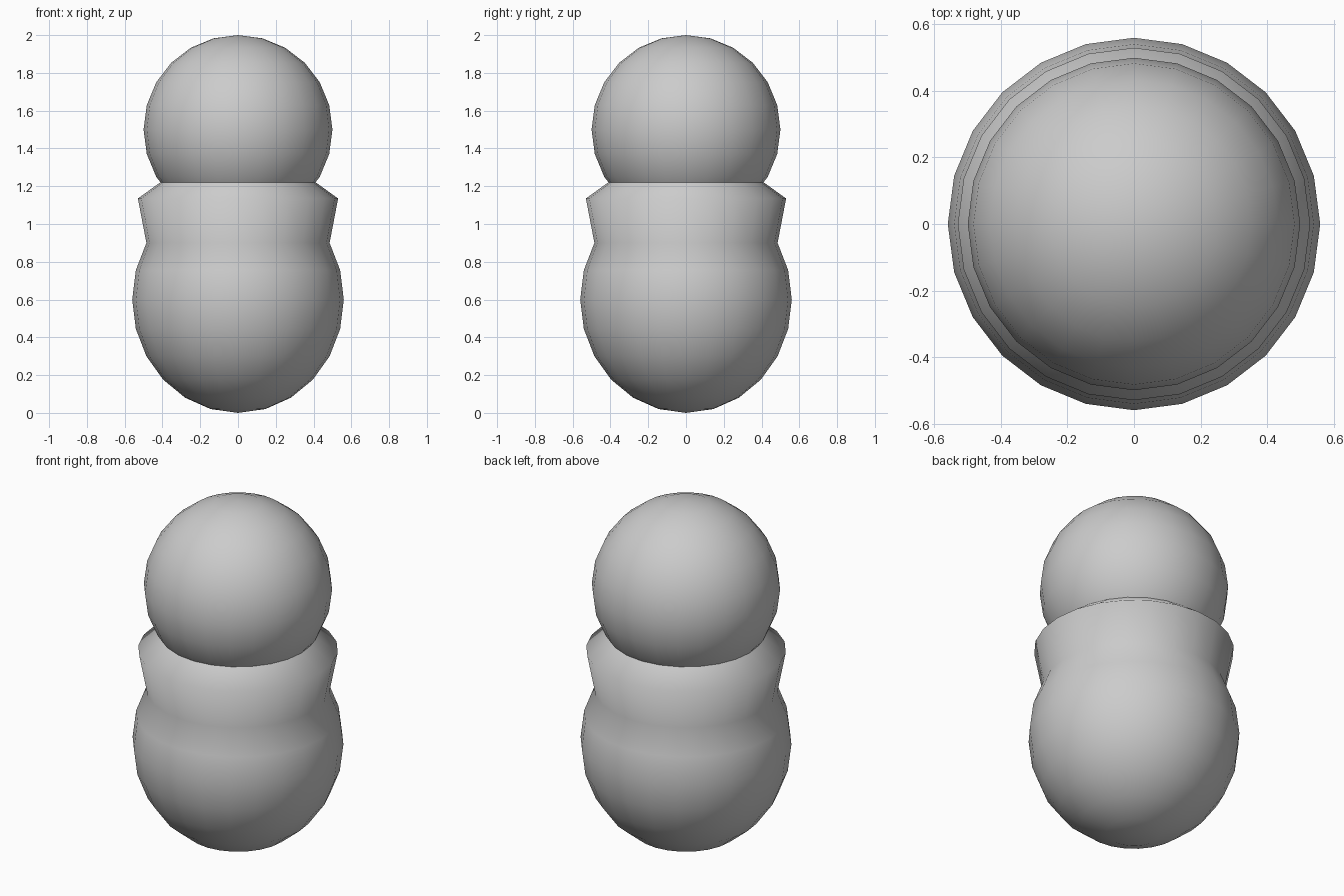
import bpy

cube = bpy.data.objects.get("Cube")
if cube:
    bpy.data.objects.remove(cube, do_unlink=True)

grey = bpy.data.materials.new("light_grey")
grey.use_nodes = True
colour = (0.6, 0.6, 0.6, 1.0)
grey.diffuse_color = colour
grey.node_tree.nodes["Principled BSDF"].inputs["Base Color"].default_value = colour


def ball(name, z, radius, height):
    """Smooth 24 by 12 ball with its scale baked into the mesh."""
    bpy.ops.mesh.primitive_uv_sphere_add(segments=24, ring_count=12, radius=1, location=(0, 0, z))
    obj = bpy.context.object
    obj.name = name
    for v in obj.data.vertices:
        v.co.x *= radius
        v.co.y *= radius
        v.co.z *= height
    obj.data.materials.append(grey)
    bpy.ops.object.shade_smooth()
    return obj


# Head
ball("head", 1.5, 0.5, 0.5)

# Body: the upper rings of the ball flare out into a shoulder collar
body = ball("body", 0.6, 0.56, 0.6)
collar = [(0.53, 1.135), (0.28, 1.315), (0.14, 1.35), (0.0, 1.36)]
upper = [v for v in body.data.vertices if v.co.z > 0.35]
levels = sorted({round(v.co.z, 3) for v in upper})
for v in upper:
    radius, z = collar[levels.index(round(v.co.z, 3))]
    spread = v.co.xy.length
    if spread > 0.001:
        v.co.x *= radius / spread
        v.co.y *= radius / spread
    v.co.z = z - 0.6
body.data.update()
